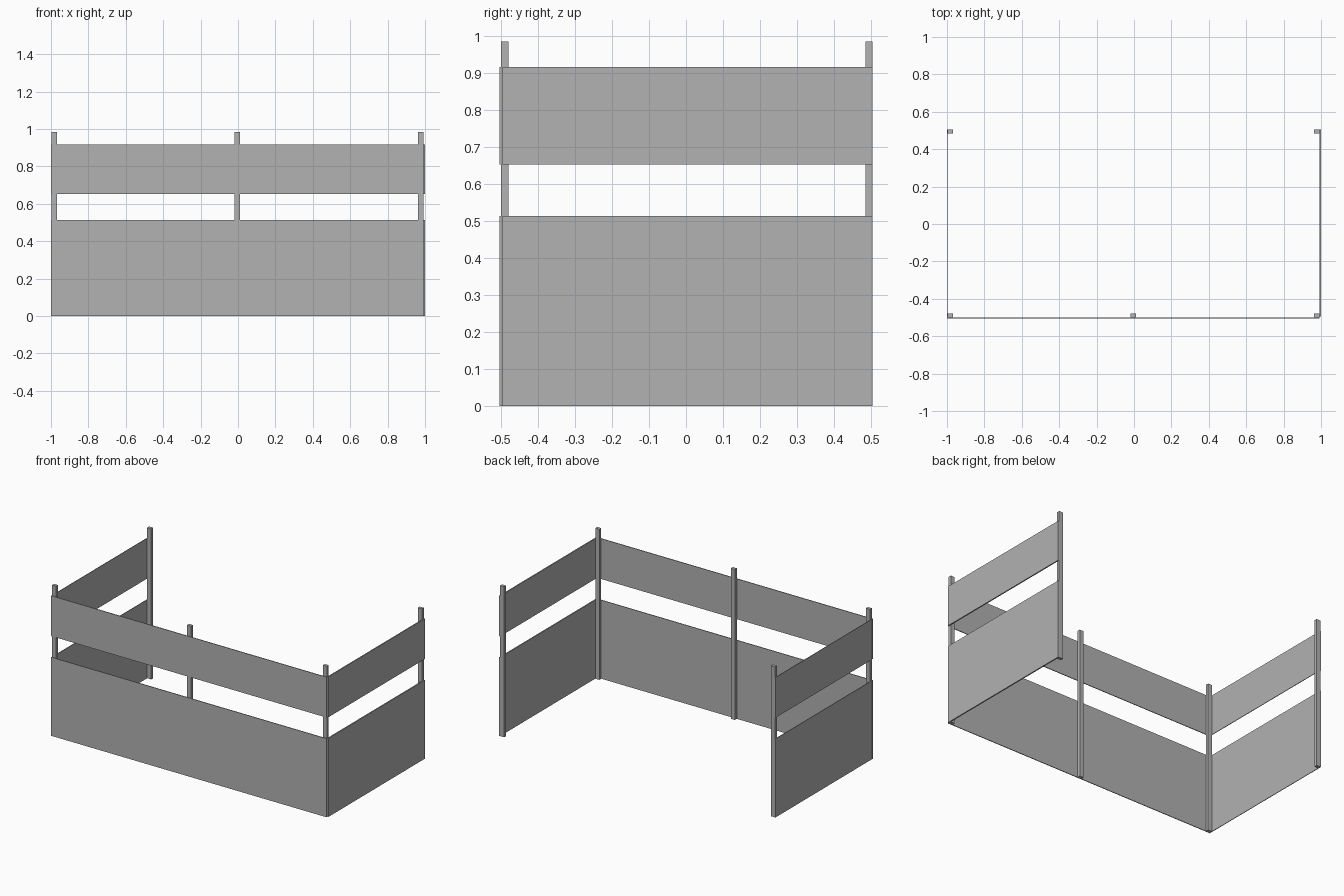
import bpy
import bmesh
from mathutils import Vector

default_cube = bpy.data.objects.get("Cube")
if default_cube:
    bpy.data.objects.remove(default_cube, do_unlink=True)

GREY = (0.445, 0.445, 0.445, 1.0)
grey = bpy.data.materials.new("plain_grey")
grey.use_nodes = True
grey.diffuse_color = GREY
grey.node_tree.nodes["Principled BSDF"].inputs["Base Color"].default_value = GREY


def box(name, low, high):
    """Flat-shaded box between two opposite corners."""
    low, high = Vector(low), Vector(high)
    bm = bmesh.new()
    bmesh.ops.create_cube(bm, size=1)
    bmesh.ops.scale(bm, vec=high - low, verts=bm.verts)
    mesh = bpy.data.meshes.new(name)
    bm.to_mesh(mesh)
    bm.free()
    mesh.materials.append(grey)
    obj = bpy.data.objects.new(name, mesh)
    obj.location = (low + high) / 2
    bpy.context.collection.objects.link(obj)
    return obj


# Upright posts: three along the front, two at the back
FRONT, BACK = -0.499, 0.484
POST_WIDTH, POST_DEPTH, POST_HEIGHT = 0.029, 0.020, 0.985
posts = {
    "front_right_post": (-0.996, FRONT),
    "front_middle_post": (-0.018, FRONT),
    "front_left_post": (0.963, FRONT),
    "back_right_post": (-0.996, BACK),
    "back_left_post": (0.963, BACK),
}
for name, (x, y) in posts.items():
    box(name, (x, y, 0), (x + POST_WIDTH, y + POST_DEPTH, POST_HEIGHT))

# Thin boards on the outside of the posts: a tall lower row and an upper row
for row, bottom, top in (("lower", 0, 0.514), ("upper", 0.652, 0.916)):
    box(row + "_front_board", (-1, -0.504, bottom), (0.992, FRONT, top))
    box(row + "_right_board", (-1, -0.495, bottom), (-0.996, 0.504, top))
    box(row + "_left_board", (0.992, -0.495, bottom), (1, 0.504, top))
